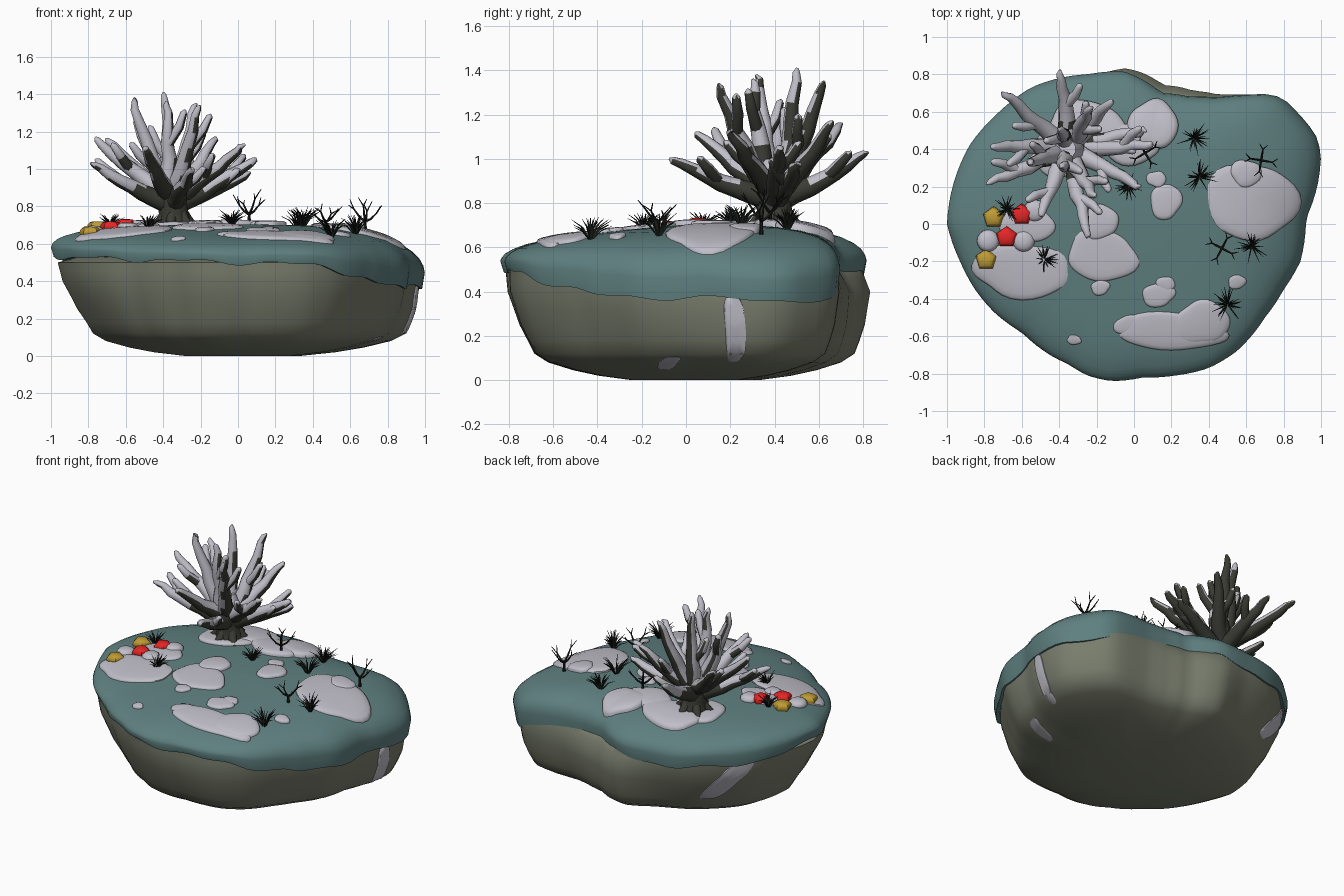
import bpy, bmesh, math, random
from mathutils import Vector

if "Cube" in bpy.data.objects:
    bpy.data.objects.remove(bpy.data.objects["Cube"])

random.seed(7)
TAU = math.tau


def mat(name, r, g, b):
    m = bpy.data.materials.new(name)
    m.diffuse_color = (r, g, b, 1)
    m.use_nodes = True
    m.node_tree.nodes["Principled BSDF"].inputs["Base Color"].default_value = m.diffuse_color
    return m


MOSS = mat("moss teal", .115, .215, .215)
ROCK = mat("rock grey", .195, .21, .155)
SNOW = mat("snow", .53, .52, .58)
WOOD = mat("dark bark", .045, .045, .036)
GRASS = mat("dark grass", .01, .013, .01)
RED = mat("red stone", .85, .02, .02)
GOLD = mat("yellow stone", .52, .33, .035)

# ---- shape rules of the island ----
OUTLINE = [(-1, 0), (-.97, .2), (-.88, .42), (-.72, .6), (-.55, .73), (-.4, .78), (-.25, .8), (-.05, .815),
           (.05, .77), (.15, .7), (.3, .68), (.45, .675), (.6, .69), (.73, .695), (.8, .67), (.88, .59), (.97, .48),
           (1, .38), (.98, .2), (.92, .03), (.89, -.2), (.8, -.35), (.7, -.5), (.55, -.68), (.4, -.77), (.22, -.81),
           (.05, -.82), (-.12, -.84), (-.25, -.81), (-.35, -.75), (-.45, -.7), (-.6, -.58), (-.75, -.47),
           (-.85, -.35), (-.93, -.2)]
POLAR = sorted((math.atan2(y, x) % TAU, math.hypot(x, y)) for x, y in OUTLINE)
POLAR = [(POLAR[-1][0] - TAU, POLAR[-1][1])] + POLAR + [(POLAR[0][0] + TAU, POLAR[0][1])]
LIP = [(i * TAU / 12, z) for i, z in enumerate([.37, .355, .42, .48, .46, .49, .53, .52, .51, .5, .485, .385, .37])]
SIDE = [(0, .3), (.02, .48), (.045, .62), (.08, .755), (.12, .83), (.25, .905), (.4, .96), (.5, .965), (.6, .95)]


def interp(table, x):
    for (a, p), (b, q) in zip(table, table[1:]):
        if x <= b:
            return p + (q - p) * (x - a) / (b - a)
    return table[-1][1]


def radius(th):
    return interp(POLAR, th % TAU)


def top_z(x, y):
    t = min(1, math.hypot(x, y) / radius(math.atan2(y, x)))
    return (.70 - .035 * t * t - .045 * t ** 7 - .11 * max(0, x) ** 4 - .08 * max(0, y) ** 4
            - .05 * max(0, -y) + .008 * math.sin(2.5 * y + .3))


def rock_pt(th, z, off=0):
    s = interp(SIDE, z)
    low = max(0, min(1, (.5 - z) / .35))
    s += low * s * (.08 * max(0, math.cos(th - .6)) ** 2 - .06 * max(0, -math.cos(th)))
    back = ((math.degrees(th) % 360) - 80) / 25
    s += (.075 + .04 * low - .05 * max(0, z - .4) / .1) * math.exp(-back * back) + .008 * math.sin(5 * th + 6 * z)
    r = radius(th) * s + off
    return (r * math.cos(th), r * math.sin(th), z)


# ---- mesh helpers ----
def add_loft(bm, rings):
    vs = [[bm.verts.new(p) for p in ring] for ring in rings]
    n = len(vs[0])
    for a, b in zip(vs, vs[1:]):
        for i in range(n):
            bm.faces.new((a[i], a[(i + 1) % n], b[(i + 1) % n], b[i]))
    bm.faces.new(vs[0])
    bm.faces.new(vs[-1])


def add_tube(bm, pts, radii, sides=8):
    pts = [Vector(p) for p in pts]
    rings = []
    for i, (p, r) in enumerate(zip(pts, radii)):
        d = (pts[min(i + 1, len(pts) - 1)] - pts[max(i - 1, 0)]).normalized()
        u = d.cross(Vector((.31, .95, .05))).normalized()
        v = d.cross(u)
        rings.append([p + r * (math.cos(TAU * k / sides) * u + math.sin(TAU * k / sides) * v) for k in range(sides)])
    add_loft(bm, rings)


def finish(name, bm, mats, angle=50, rule=None):
    bmesh.ops.recalc_face_normals(bm, faces=bm.faces)
    bm.normal_update()
    if rule:
        for f in bm.faces:
            f.material_index = rule(f)
    me = bpy.data.meshes.new(name)
    bm.to_mesh(me)
    bm.free()
    ob = bpy.data.objects.new(name, me)
    bpy.context.collection.objects.link(ob)
    for m in mats:
        me.materials.append(m)
    if angle:
        bpy.ops.object.select_all(action='DESELECT')
        ob.select_set(True)
        bpy.context.view_layer.objects.active = ob
        bpy.ops.object.shade_smooth_by_angle(angle=math.radians(angle))


N = 112
ANG = [TAU * i / N for i in range(N)]

# ---- rock base ----
bm = bmesh.new()
rings = [[rock_pt(a, z) for a in ANG] for z in (0, .02, .045, .08, .12, .18, .25, .32, .4, .46, .5)]
rings.append([(.85 * radius(a) * math.cos(a), .85 * radius(a) * math.sin(a), .53) for a in ANG])
add_loft(bm, rings)
finish("rock_base", bm, [ROCK])

# ---- moss cap with a drooping lip ----
bm = bmesh.new()


def cap_ring(t, kind):
    out = []
    for a in ANG:
        x, y = t * radius(a) * math.cos(a), t * radius(a) * math.sin(a)
        zt = top_z(x, y)
        lip = interp(LIP, a) + .01 * math.sin(9 * a) + .007 * math.sin(17 * a)
        out.append((x, y, zt + (lip - zt) * kind))
    return out


add_loft(bm, [cap_ring(t, k) for t, k in (
    (.02, 0), (.2, 0), (.4, 0), (.6, 0), (.75, 0), (.86, 0), (.93, .03), (.97, .1), (.992, .25), (1, .45),
    (.985, 1), (.95, .97), (.85, .7))])
finish("moss_cap", bm, [MOSS])

# ---- snow patches on the moss: x, y, rx, ry, height ----
PATCHES = [(.63, .12, .235, .215, .018), (.6, .27, .09, .07, .026), (.2, -.575, .29, .1, .015),
           (.36, -.53, .15, .12, .018), (-.02, -.54, .09, .05, .012), (.13, -.38, .085, .065, .014),
           (.17, -.32, .05, .04, .014), (.55, -.31, .045, .04, .014), (-.6, -.25, .27, .14, .015),
           (-.17, -.17, .19, .135, .015), (-.18, -.34, .05, .04, .014), (-.18, .01, .1, .09, .022),
           (.17, .12, .08, .1, .018), (.12, .24, .05, .045, .015), (.1, .53, .13, .14, .035),
           (-.25, .52, .22, .13, .03), (-.03, .43, .17, .11, .03), (-.36, .40, .17, .15, .02),
           (-.32, -.62, .04, .025, .012), (-.57, .0, .14, .1, .015)]
bm = bmesh.new()
for cx, cy, rx, ry, h in PATCHES:
    p, q = random.uniform(0, TAU), random.uniform(0, TAU)
    rings = []
    for k, up in ((.1, 1), (.5, .95), (.8, .85), (.94, .65), (1, .25), (1, -.5)):
        ring = []
        for i in range(32):
            a = TAU * i / 32
            w = k * (1 + .07 * math.sin(2 * a + p) + .06 * math.sin(3 * a + q) + .03 * math.sin(5 * a + p))
            x, y = cx + rx * w * math.cos(a), cy + ry * w * math.sin(a)
            ring.append((x, y, top_z(x, y) + h * up + .003))
        rings.append(ring)
    add_loft(bm, rings)
finish("snow_patches", bm, [SNOW], 60)

# ---- thin snow streaks on the rock side: angle, z, width, half height, slant ----
bm = bmesh.new()


def boxy(v):
    return math.copysign(abs(v) ** .55, v)


for th, z0, w, h, slant in ((.235, .23, .045, .15, -.02), (-.12, .075, .06, .03, .05), (2.47, .35, .095, .15, .13)):
    rings = []
    for k, off in ((.1, .008), (.4, .008), (.7, .008), (.95, .007), (1, -.004)):
        rings.append([rock_pt(th + k * (w * boxy(math.cos(a)) + slant * boxy(math.sin(a))),
                              z0 + k * h * boxy(math.sin(a)), off) for a in [TAU * i / 28 for i in range(28)]])
    add_loft(bm, rings)
finish("rock_snow_streaks", bm, [SNOW])

# ---- bare tree: trunk, roots and fanned branches, snowy on the windward upper side ----
TIPS = [(-.39, .5, 1.41), (-.56, .32, 1.38), (-.21, .14, 1.34), (-.23, .62, 1.35), (-.76, .42, 1.17), (-.78, .22, 1.03),
        (-.7, .7, 1.16), (-.39, .82, 1.03), (.1, .42, 1.06), (.03, .2, 1.13), (-.25, -.07, 1.0), (-.5, .05, 1.12),
        (-.12, .66, 1.17), (.06, .5, .98), (-.38, .3, 1.36)]
bm = bmesh.new()
add_tube(bm, [(-.34, .4, .66), (-.34, .4, .71), (-.345, .4, .77), (-.35, .39, .84), (-.35, .39, .92), (-.36, .4, .99)],
         [.115, .09, .08, .085, .085, .05], 12)
for i in range(6):
    a = TAU * i / 6 + .3
    add_tube(bm, [(-.34 + r * math.cos(a), .4 + r * math.sin(a), z) for r, z in ((.04, .77), (.08, .72), (.13, .69))],
             [.035, .028, .012], 7)
for n, tip in enumerate(TIPS):
    tip = Vector(tip)
    flat = Vector((tip.x + .35, tip.y - .4, 0))
    base = Vector((-.35, .4, .82 if tip.z < 1.1 else .86)) + flat.normalized() * .03
    mid = base + flat * .5 + Vector((0, 0, (tip.z - base.z) * .4))

    def at(t):
        return base * (1 - t) ** 2 + mid * 2 * t * (1 - t) + tip * t * t
    ts = [0, .15, .3, .45, .6, .75, .9, .97, 1]
    add_tube(bm, [at(t) + Vector((random.uniform(-.01, .01), random.uniform(-.01, .01), 0)) for t in ts],
             [.055, .05, .045, .04, .035, .03, .023, .017, .006], 10)
    # one forked side branch each, on alternating sides
    t = .4 + .2 * (n % 3) / 2
    d = (at(t + .1) - at(t)).normalized()
    side = d.cross(Vector((0, 0, 1))).normalized() * (1 if n % 2 else -1)
    e = at(t) + d * .12 + side * .1 + Vector((0, 0, .06))
    add_tube(bm, [at(t), (at(t) + e) / 2 + side * .015, e * .92 + at(t) * .08, e], [.03, .026, .019, .006], 8)
wind = Vector((-.48, -.38, .8))
finish("bare_tree", bm, [WOOD, SNOW], 60,
       lambda f: int(f.calc_center_median().z > .9 and (f.normal.dot(wind) > -.06 or f.normal.z > .12)))

# ---- grass tufts ----
bm = bmesh.new()
for x, y in ((.32, .46), (.35, .25), (.63, -.12), (.5, -.43), (-.48, -.19), (-.68, .08), (-.03, .2)):
    z = top_z(x, y)
    small = .8 if x < 0 else 1
    for i in range(34):
        a, lean, h = random.uniform(0, TAU), random.uniform(.03, .1) * small, random.uniform(.05, .1) * small
        c, s = math.cos(a), math.sin(a)
        add_tube(bm, [(x + c * lean * k, y + s * lean * k, z + h * g) for k, g in ((.1, -.05), (.5, .65), (1, 1))],
                 [.004, .0035, .001], 3)
finish("grass_tufts", bm, [GRASS], None)

# ---- little leafless shrubs ----
bm = bmesh.new()
for x, y, h in ((.06, .38, .2), (.68, .34, .19), (.47, -.13, .14)):
    o = Vector((x, y, top_z(x, y) - .01))
    fork = o + Vector((0, 0, h * .35))
    add_tube(bm, [o, fork], [.01, .008], 6)
    for i in range(4):
        a = TAU * i / 4 + x * 9
        e = fork + Vector((.06 * math.cos(a), .06 * math.sin(a), h * random.uniform(.2, .45)))
        add_tube(bm, [fork, (fork + e) / 2 - Vector((0, 0, .008)), e], [.007, .006, .004], 5)
        for k in (-.7, .7):
            tip = e + Vector((.035 * math.cos(a + k), .035 * math.sin(a + k), h * random.uniform(.1, .3)))
            add_tube(bm, [e, tip], [.004, .002], 4)
finish("shrubs", bm, [GRASS], None)

# ---- pebbles: faceted coloured ones and rounded snowy ones ----
for name, m, n, spots in (("red_stones", RED, 5, [(-.6, .05), (-.68, -.07)]),
                          ("yellow_stones", GOLD, 5, [(-.75, .035), (-.79, -.19)]),
                          ("snowy_stones", SNOW, 16, [(-.78, -.09), (-.59, -.09), (-.53, .07)])):
    bm = bmesh.new()
    for x, y in spots:
        z = top_z(x, y) - (.0 if n == 5 else .01)
        add_loft(bm, [[(x + r * math.sin(TAU * i / n), y + r * math.cos(TAU * i / n), z + h) for i in range(n)]
                      for r, h in ((.045, -.02), (.06, .01), (.058, .024), (.04, .04), (.012, .043))])
    finish(name, bm, [m], 50)
